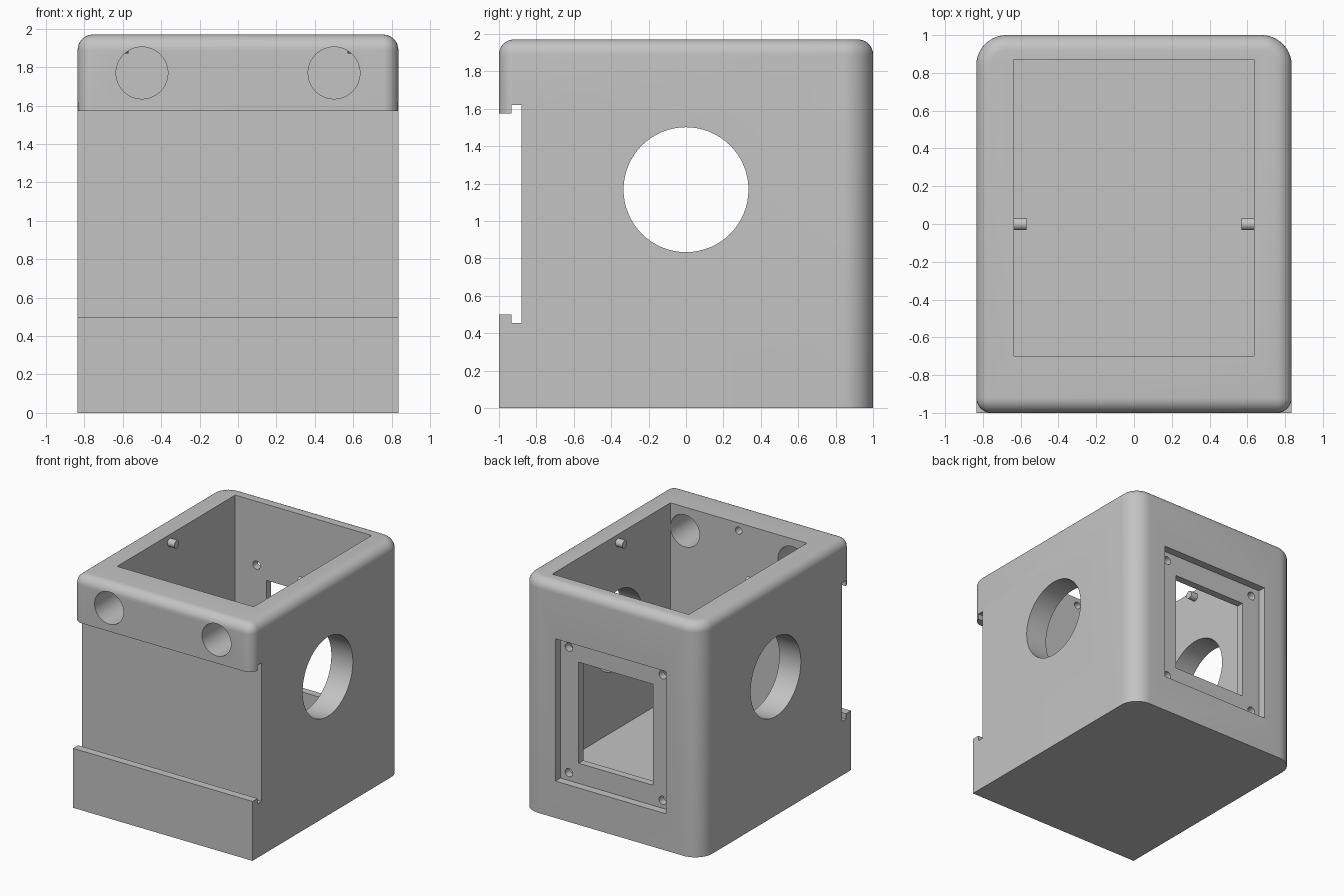
import bpy, bmesh, math
from mathutils import Matrix

if "Cube" in bpy.data.objects:
    bpy.data.objects.remove(bpy.data.objects["Cube"])

W, H = 0.835, 1.97          # half width, height
grey = bpy.data.materials.new("light_grey")
grey.diffuse_color = (0.55, 0.55, 0.55, 1)
grey.use_nodes = True
grey.node_tree.nodes["Principled BSDF"].inputs["Base Color"].default_value = grey.diffuse_color


def add_object(name, bm):
    mesh = bpy.data.meshes.new(name)
    bm.to_mesh(mesh)
    bm.free()
    mesh.materials.append(grey)
    ob = bpy.data.objects.new(name, mesh)
    bpy.context.collection.objects.link(ob)
    return ob


def box_mesh(x0, x1, y0, y1, z0, z1):
    bm = bmesh.new()
    bmesh.ops.create_cube(bm, size=1)
    for v in bm.verts:
        v.co = ((x0 + x1) / 2 + v.co.x * (x1 - x0),
                (y0 + y1) / 2 + v.co.y * (y1 - y0),
                (z0 + z1) / 2 + v.co.z * (z1 - z0))
    return bm


def box(name, *size):
    return add_object(name, box_mesh(*size))


def rod(name, axis, centre, radius, length, sides=32):
    bm = bmesh.new()
    bmesh.ops.create_cone(bm, cap_ends=True, segments=sides,
                          radius1=radius, radius2=radius, depth=length)
    turn = Matrix.Rotation(math.pi / 2, 4, 'Y' if axis == 'x' else 'X')
    bmesh.ops.transform(bm, matrix=Matrix.Translation(centre) @ turn, verts=bm.verts)
    return add_object(name, bm)


def combine(target, tool, operation='DIFFERENCE'):
    tool.hide_render = True
    mod = target.modifiers.new("cut", 'BOOLEAN')
    mod.operation, mod.solver, mod.object = operation, 'EXACT', tool
    bpy.context.view_layer.objects.active = target
    bpy.ops.object.modifier_apply(modifier=mod.name)
    bpy.data.objects.remove(tool, do_unlink=True)


def smooth(ob):
    bpy.ops.object.select_all(action='DESELECT')
    ob.select_set(True)
    bpy.context.view_layer.objects.active = ob
    bpy.ops.object.shade_smooth_by_angle(angle=math.radians(30))


def round_edges(bm, test, radius, segments):
    edges = [e for e in bm.edges if test(*(v.co for v in e.verts))]
    bmesh.ops.bevel(bm, geom=edges, offset=radius, offset_type='OFFSET',
                    segments=segments, profile=0.5, affect='EDGES', clamp_overlap=False)


# Housing block: large rounded back corners, small rounding on top and front
bm = box_mesh(-W, W, -1, 1, 0, H)
round_edges(bm, lambda a, b: abs(a.z - b.z) > 1 and a.y > 0.9, 0.16, 10)
round_edges(bm, lambda a, b: min(a.z, b.z) > H - 0.001
            or (abs(a.z - b.z) > 1 and a.y < -0.9), 0.08, 8)
housing = add_object("housing", bm)

# Square-cornered lower front
combine(housing, box("lower_front", -W, W, -1, -0.8, 0, 0.8), 'UNION')

# Open cavity
combine(housing, box("cavity", -0.635, 0.635, -0.70, 0.87, 0.337, 2.2))

# Front slide slot with retaining lips
combine(housing, box("slot_opening", -1, 1, -1.2, -0.90, 0.50, 1.573))
combine(housing, box("slot_groove", -1, 1, -0.933, -0.88, 0.455, 1.62))

# Side openings
combine(housing, rod("side_hole", 'x', (0, 0, 1.167), 0.334, 3, 64))

# Round front holes and blind pin hole inside the front wall
for x in (-0.5, 0.5):
    combine(housing, rod("front_hole", 'y', (x, -0.85, 1.77), 0.135, 0.5, 48))
combine(housing, rod("pin_hole", 'y', (0, -0.70, 1.905), 0.03, 0.14, 24))

# Back panel recess, window and screw holes
combine(housing, box("back_recess", -0.516, 0.516, 0.933, 1.2, 0.31, 1.507))
combine(housing, box("back_window", -0.345, 0.345, 0.8, 1.2, 0.48, 1.33))
for x in (-0.437, 0.437):
    for z in (0.377, 1.433):
        combine(housing, rod("screw_hole", 'y', (x, 0.9, z), 0.035, 0.3, 24))
smooth(housing)

# Pegs inside the side walls
for side, name in ((-1, "left_peg"), (1, "right_peg")):
    smooth(rod(name, 'x', (side * 0.61, 0, 1.905), 0.033, 0.08, 24))
